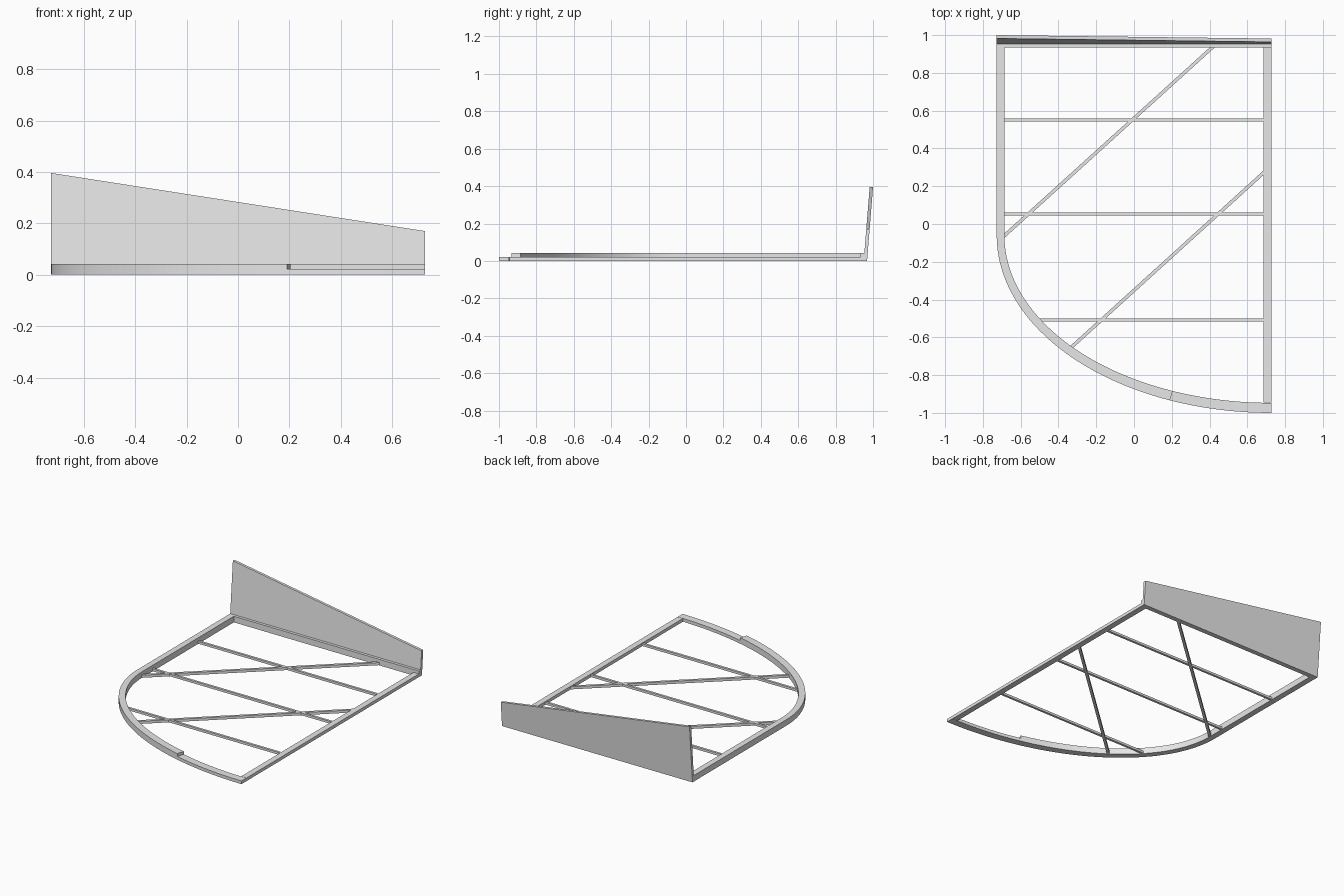
import bpy, bmesh, math

if "Cube" in bpy.data.objects:
    bpy.data.objects.remove(bpy.data.objects["Cube"])

grey = bpy.data.materials.new("plain grey")
grey.diffuse_color = (0.8, 0.8, 0.8, 1)
grey.use_nodes = True
grey.node_tree.nodes["Principled BSDF"].inputs["Base Color"].default_value = grey.diffuse_color


def finish(name, bm, smooth=False):
    bmesh.ops.recalc_face_normals(bm, faces=bm.faces)
    me = bpy.data.meshes.new(name)
    bm.to_mesh(me)
    bm.free()
    me.materials.append(grey)
    ob = bpy.data.objects.new(name, me)
    bpy.context.collection.objects.link(ob)
    if smooth:
        bpy.ops.object.select_all(action='DESELECT')
        ob.select_set(True)
        bpy.context.view_layer.objects.active = ob
        bpy.ops.object.shade_smooth_by_angle(angle=math.radians(30))
    return ob


def loft(name, sections, smooth=False):
    """Join four-cornered cross-sections into one capped solid."""
    bm = bmesh.new()
    rings = [[bm.verts.new(p) for p in s] for s in sections]
    for a, b in zip(rings, rings[1:]):
        for i in range(4):
            j = (i + 1) % 4
            bm.faces.new((a[i], a[j], b[j], b[i]))
    bm.faces.new(rings[0])
    bm.faces.new(rings[-1])
    return finish(name, bm, smooth)


def section(outer, inner, z0, z1):
    return [(*outer, z0), (*inner, z0), (*inner, z1), (*outer, z1)]


def bar(name, p, q, width, z0, z1):
    """Straight bar between two plan points."""
    dx, dy = q[0] - p[0], q[1] - p[1]
    k = width / 2 / math.hypot(dx, dy)
    n = (-dy * k, dx * k)
    return loft(name, [section((c[0] + n[0], c[1] + n[1]),
                               (c[0] - n[0], c[1] - n[1]), z0, z1) for c in (p, q)])


X = 0.727          # half width
W = 0.041          # rail width
CY = -0.06         # where the straight side meets the elliptical curve
LOW, HIGH = 0.022, 0.042


def curve_section(t, top):
    c, s = math.cos(t), math.sin(t)
    return section((X - 2 * X * c, CY - 0.94 * s),
                   (X - (2 * X - W) * c, CY - 0.887 * s), 0, top)


# Tall side rail running into the curved rim, then the low end of the rim
t_step = math.acos((X - 0.19) / (2 * X))
tall = [section((-X, 0.935), (-X + W, 0.935), 0, HIGH)]
tall += [curve_section(t_step * i / 40, HIGH) for i in range(41)]
loft("left_rail_and_curved_rim", tall, True)
loft("low_rim_end", [curve_section(t_step + (math.pi / 2 - t_step) * i / 14, LOW)
                     for i in range(15)], True)

# Low right rail and tall back rail
bar("right_rail", (X - W / 2, -0.945), (X - W / 2, 0.935), W, 0, LOW)
bar("back_rail", (-X, 0.944), (X, 0.944), 0.02, 0, HIGH)

# Leaning, tapering back board
loft("back_board", [[(x, 0.95, 0), (x, 0.968, 0),
                     (x, 0.968 + 0.081 * h, h), (x, 0.95 + 0.081 * h, h)]
                    for x, h in ((-X, 0.396), (X, 0.17))])

# Cross bars
for i, (x, y) in enumerate(((-0.695, 0.55), (-0.695, 0.053), (-0.505, -0.508))):
    bar(f"cross_bar_{i + 1}", (x, y), (X - W, y), 0.016, 0.003, 0.019)

# Diagonal braces
bar("diagonal_brace_1", (-0.695, -0.07), (0.42, 0.94), 0.018, 0.002, 0.02)
bar("diagonal_brace_2", (-0.34, -0.66), (0.69, 0.275), 0.018, 0.002, 0.02)
